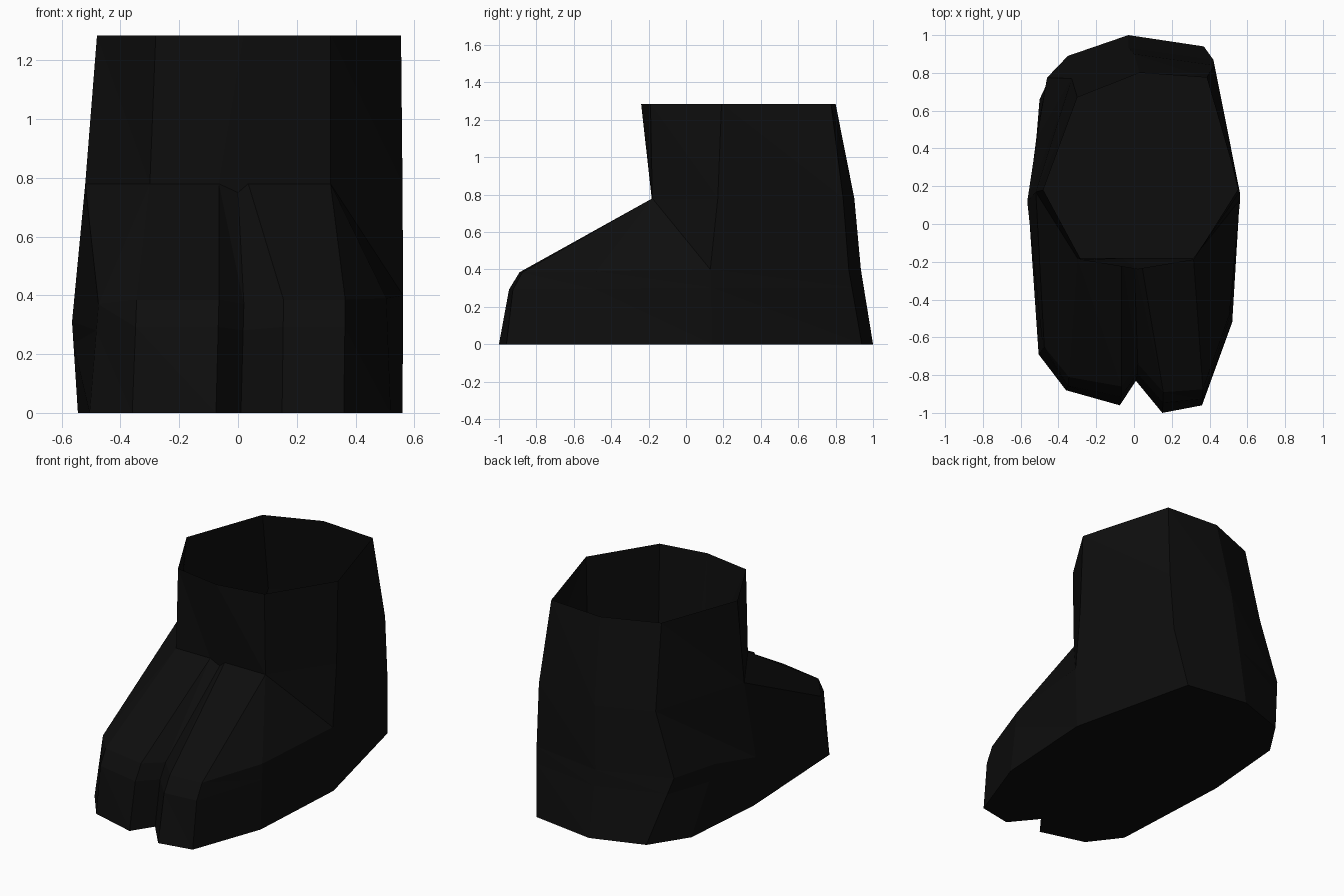
import bpy
import bmesh
from mathutils import Vector

cube = bpy.data.objects.get("Cube")
if cube:
    bpy.data.objects.remove(cube, do_unlink=True)

# One near-black material
black = bpy.data.materials.new("black_leather")
black.use_nodes = True
colour = (0.0042, 0.0042, 0.0042, 1)
black.diffuse_color = colour
black.node_tree.nodes["Principled BSDF"].inputs["Base Color"].default_value = colour

# Sole outline, anticlockwise from the outer edge of the shorter toe
sole = [Vector((x, y, 0)) for x, y in (
    (-.505, -.69), (-.36, -.88), (-.075, -.96), (.01, -.83), (.15, -1), (.36, -.96),
    (.52, -.52), (.56, .14), (.37, .94), (-.03, 1), (-.35, .89), (-.50, .66), (-.545, .11))]

# Ring at the top of the toes and round the heel, one point per sole corner
instep = [Vector(p) for p in (
    (-.475, -.65, .37), (-.345, -.81, .385), (-.065, -.86, .385), (.02, -.74, .37),
    (.155, -.89, .385), (.365, -.875, .385), (.505, -.48, .39), (.562, .13, .40),
    (.42, .87, .40), (-.03, .935, .40), (-.46, .775, .40), (-.515, .45, .38),
    (-.565, .12, .31))]

# Ankle ring: some columns meet in one corner
FL, FR, HEEL = (-.30, -.18, .78), (.315, -.18, .78), (-.33, .77, .78)
ankle = [Vector(p) for p in (
    FL, FL, (-.065, -.18, .78), (.0, -.18, .75), (.035, -.18, .78), FR, FR,
    (.56, .17, .78), (.425, .84, .78), (.0, .90, .78), HEEL, HEEL, (-.52, .17, .78))]

# Open top rim
RL, RM, RR, RH = (-.28, -.19), (.02, -.24), (.315, -.19), (-.30, .67)
rim = [Vector((x, y, 1.285)) for x, y in (
    RL, RL, RM, RM, RM, RR, RR, (.555, .19), (.385, .775), (.03, .80), RH, RH,
    (-.48, .18))]

# Rounded toe tips, bulging forward below the top of the toes
toe = []
for i, (a, b) in enumerate(zip(sole, instep)):
    p = a.lerp(b, .76)
    if 1 <= i <= 5:
        p.y -= .03
    toe.append(p)

bm = bmesh.new()
corners = {}


def corner(p):
    key = tuple(round(c, 4) for c in p)
    if key not in corners:
        corners[key] = bm.verts.new(p)
    return corners[key]


def add_face(points):
    verts = list(dict.fromkeys(corner(p) for p in points))
    if len(verts) > 2 and not bm.faces.get(verts):
        bm.faces.new(verts)


# Skin the rings into a shell, then close the sole
rings = [sole, toe, instep, ankle, rim]
n = len(sole)
for low, high in zip(rings, rings[1:]):
    for i in range(n):
        j = (i + 1) % n
        add_face((low[i], low[j], high[i]))
        add_face((low[j], high[j], high[i]))
add_face(sole[::-1])

mesh = bpy.data.meshes.new("boot")
bm.to_mesh(mesh)
bm.free()
mesh.materials.append(black)
boot = bpy.data.objects.new("split_toe_boot", mesh)
bpy.context.collection.objects.link(boot)
